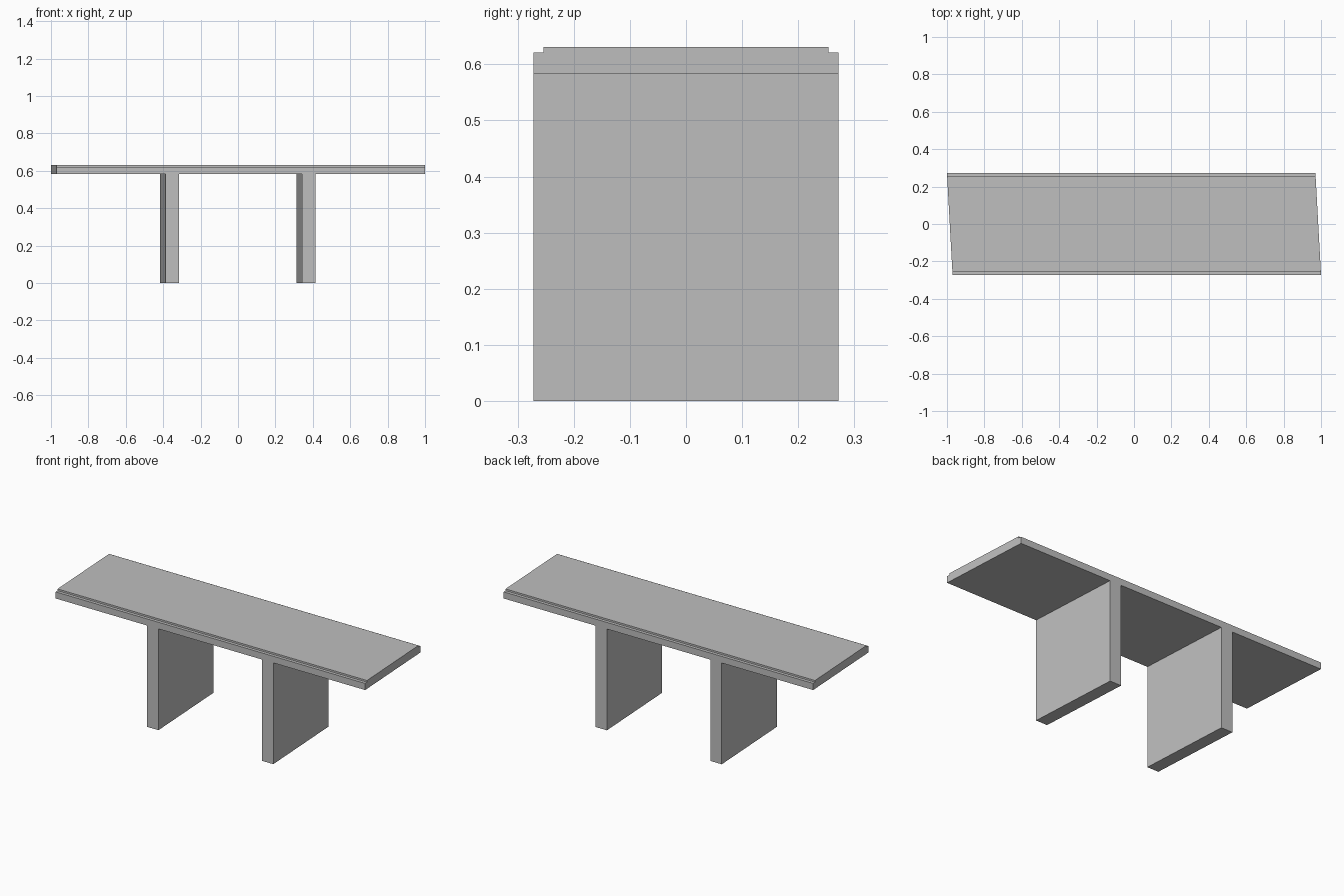
import bpy
import bmesh

cube = bpy.data.objects.get("Cube")
if cube:
    bpy.data.objects.remove(cube, do_unlink=True)

# Single grey finish
GREY = (0.52, 0.52, 0.52, 1.0)
grey = bpy.data.materials.new("grey")
grey.use_nodes = True
grey.diffuse_color = GREY
grey.node_tree.nodes["Principled BSDF"].inputs["Base Color"].default_value = GREY

HALF_DEPTH = 0.272
SKEW = 0.055  # sideways lean in plan, per unit of depth


def skewed_extrusion(name, profile, x0, x1):
    """Extrude a (y, z) profile from x0 to x1, skewed in plan."""
    bm = bmesh.new()
    face = bm.faces.new([bm.verts.new((x0 - SKEW * y, y, z)) for y, z in profile])
    swept = bmesh.ops.extrude_face_region(bm, geom=[face])["geom"]
    moved = [v for v in swept if isinstance(v, bmesh.types.BMVert)]
    bmesh.ops.translate(bm, verts=moved, vec=(x1 - x0, 0, 0))
    bmesh.ops.recalc_face_normals(bm, faces=bm.faces[:])
    mesh = bpy.data.meshes.new(name)
    bm.to_mesh(mesh)
    bm.free()
    mesh.materials.append(grey)
    obj = bpy.data.objects.new(name, mesh)
    bpy.context.collection.objects.link(obj)
    return obj


# Bench seat with a shallow step along both long edges
UNDERSIDE, LEDGE, TOP = 0.583, 0.621, 0.631
STEP = 0.254
front_half = [(-STEP, TOP), (-STEP, LEDGE), (-HALF_DEPTH, LEDGE), (-HALF_DEPTH, UNDERSIDE)]
back_half = [(-y, z) for y, z in reversed(front_half)]
skewed_extrusion("seat", front_half + back_half, -0.985, 0.985)

# Two full-depth slab legs
leg_profile = [(-HALF_DEPTH, 0), (HALF_DEPTH, 0),
               (HALF_DEPTH, UNDERSIDE), (-HALF_DEPTH, UNDERSIDE)]
for name, centre in (("right_leg", -0.367), ("left_leg", 0.364)):
    skewed_extrusion(name, leg_profile, centre - 0.036, centre + 0.036)
